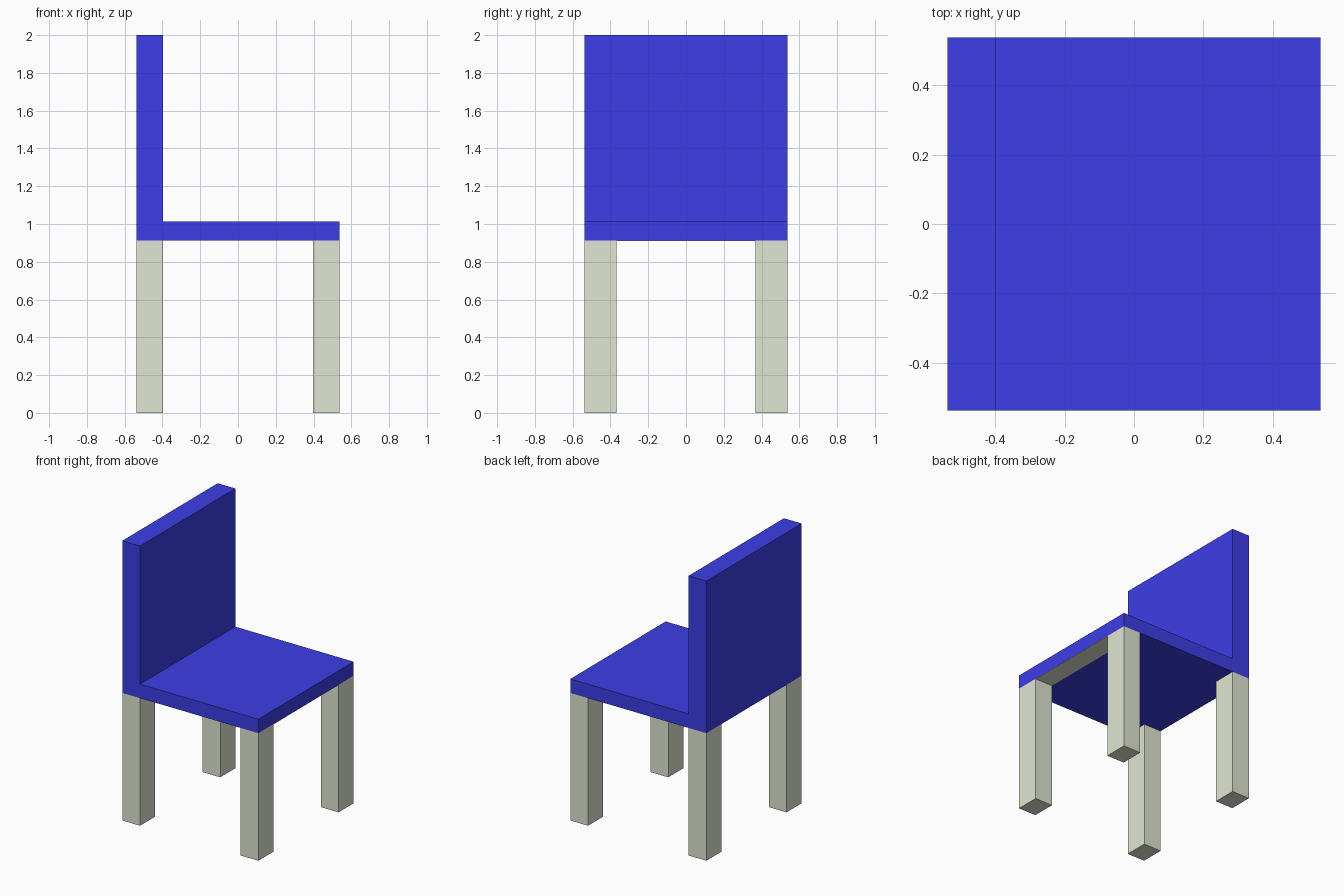
import bpy
import bmesh

if "Cube" in bpy.data.objects:
    bpy.data.objects.remove(bpy.data.objects["Cube"])

H = 0.538            # half width and half depth
SEAT_Z = 0.912       # underside of the seat
LEG_X, LEG_Y = 0.14, 0.17


def material(name, rgb):
    m = bpy.data.materials.new(name)
    m.diffuse_color = (*rgb, 1)
    m.use_nodes = True
    m.node_tree.nodes["Principled BSDF"].inputs["Base Color"].default_value = m.diffuse_color
    return m


blue = material("blue_paint", (0.047, 0.047, 0.8))
wood = material("pale_wood", (0.745, 0.79, 0.647))


def extrude_profile(name, profile, y0, y1, mat):
    """Sweep an (x, z) outline from y0 to y1."""
    bm = bmesh.new()
    face = bm.faces.new([bm.verts.new((x, y0, z)) for x, z in profile])
    res = bmesh.ops.extrude_face_region(bm, geom=[face])
    verts = [v for v in res["geom"] if isinstance(v, bmesh.types.BMVert)]
    bmesh.ops.translate(bm, verts=verts, vec=(0, y1 - y0, 0))
    bmesh.ops.recalc_face_normals(bm, faces=bm.faces)
    mesh = bpy.data.meshes.new(name)
    bm.to_mesh(mesh)
    bm.free()
    mesh.materials.append(mat)
    ob = bpy.data.objects.new(name, mesh)
    bpy.context.collection.objects.link(ob)
    return ob


def rect(x0, x1, z0, z1):
    return [(x0, z0), (x1, z0), (x1, z1), (x0, z1)]


# Seat and backrest: one L-shaped piece
extrude_profile("seat_and_backrest",
                [(-H, SEAT_Z), (H, SEAT_Z), (H, 1.012), (-H + LEG_X, 1.012),
                 (-H + LEG_X, 2.0), (-H, 2.0)], -H, H, blue)

# Four legs flush with the seat corners
for side, x0 in (("backrest_side", -H), ("open_side", H - LEG_X)):
    for end, y0 in (("front", -H), ("rear", H - LEG_Y)):
        extrude_profile(f"{end}_leg_{side}", rect(x0, x0 + LEG_X, 0, SEAT_Z),
                        y0, y0 + LEG_Y, wood)

# Thin wooden strip under the seat, joining the two open-side legs
extrude_profile("under_seat_strip",
                rect(H - LEG_X, H, SEAT_Z - 0.002, SEAT_Z),
                -H + LEG_Y, H - LEG_Y, wood)
